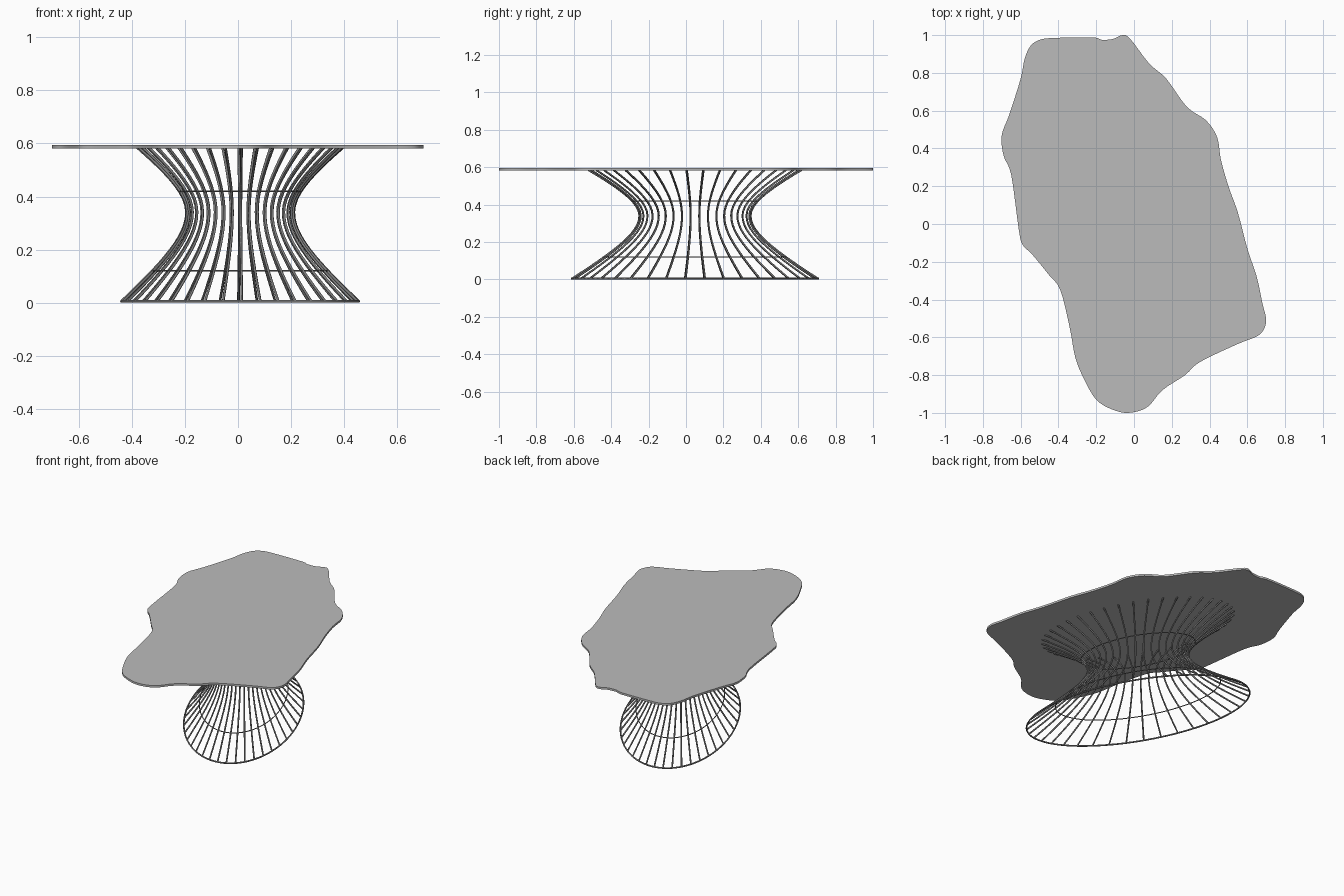
import bpy, bmesh, math
from mathutils import Vector

if "Cube" in bpy.data.objects:
    bpy.data.objects.remove(bpy.data.objects["Cube"])

CENTRE = Vector((0.008, 0.048, 0))
TILT = math.radians(26.6)
LONG, SHORT = 0.717, 0.349
WAIST, WAIST_Z = 0.452, 0.34
TOP_Z, TOP_SCALE = 0.584, 0.865
WIRE = 0.005
WIRES = 40


def material(name, value):
    mat = bpy.data.materials.new(name)
    mat.use_nodes = True
    colour = (value, value, value, 1)
    mat.diffuse_color = colour
    mat.node_tree.nodes["Principled BSDF"].inputs["Base Color"].default_value = colour
    return mat


def flare(z):
    """Hyperbolic scale of the oval base at height z."""
    end, scale = (WIRE, 1) if z < WAIST_Z else (TOP_Z, TOP_SCALE)
    c = (scale ** 2 - WAIST ** 2) / (end - WAIST_Z) ** 2
    return math.sqrt(WAIST ** 2 + c * (z - WAIST_Z) ** 2)


def oval(angle, z):
    """Point on the tilted oval section at height z."""
    a, b = LONG * math.cos(angle) * flare(z), SHORT * math.sin(angle) * flare(z)
    s, c = math.sin(TILT), math.cos(TILT)
    return CENTRE + Vector((b * c - a * s, a * c + b * s, z))


def tubes(name, paths, radius, closed, mat):
    """One mesh of round wires swept along the given paths."""
    curve = bpy.data.curves.new(name, "CURVE")
    curve.dimensions = "3D"
    curve.bevel_depth = radius
    curve.bevel_resolution = 1
    curve.use_fill_caps = not closed
    for path in paths:
        spline = curve.splines.new("POLY")
        spline.points.add(len(path) - 1)
        for point, co in zip(spline.points, path):
            point.co = (*co, 1)
        spline.use_cyclic_u = closed
        spline.use_smooth = True
    temp = bpy.data.objects.new(name + "_path", curve)
    bpy.context.collection.objects.link(temp)
    graph = bpy.context.evaluated_depsgraph_get()
    mesh = bpy.data.meshes.new_from_object(temp.evaluated_get(graph))
    bpy.data.objects.remove(temp)
    mesh.name = name
    mesh.materials.clear()
    mesh.materials.append(mat)
    obj = bpy.data.objects.new(name, mesh)
    bpy.context.collection.objects.link(obj)
    return obj


def smooth_loop(points, steps):
    """Catmull-Rom curve through a closed list of points."""
    pts = [Vector(p) for p in points]
    n = len(pts)
    result = []
    for i in range(n):
        a, b, c, d = (pts[(i + k - 1) % n] for k in range(4))
        for k in range(steps):
            t = k / steps
            result.append(0.5 * (2 * b + (c - a) * t
                                 + (2 * a - 5 * b + 4 * c - d) * t ** 2
                                 + (3 * b - a - 3 * c + d) * t ** 3))
    return result


wire_metal = material("dark grey metal", 0.2)
slab_grey = material("light grey slab", 0.5)

# Waisted cage of upright wires
heights = [WIRE + (TOP_Z - WIRE) * k / 24 for k in range(25)]
angles = [math.tau * k / WIRES for k in range(WIRES)]
tubes("upright_wires", [[oval(a, z) for z in heights] for a in angles],
      WIRE, False, wire_metal)

# Oval rings: floor ring and two thinner braces
fine = [math.tau * k / 96 for k in range(96)]
for name, z, radius in (("floor_ring", WIRE, WIRE),
                        ("lower_brace_ring", 0.12, 0.003),
                        ("upper_brace_ring", 0.42, 0.003)):
    tubes(name, [[oval(a, z) for a in fine]], radius, True, wire_metal)

# Irregular table top with a wavy natural edge
outline = [
    (-.06, 1), (-.02, .98), (.08, .85), (.17, .77), (.28, .62), (.38, .55),
    (.44, .46), (.46, .34), (.5, .2), (.55, .06), (.6, -.13), (.65, -.28),
    (.68, -.42), (.7, -.51), (.68, -.57), (.64, -.6), (.55, -.635),
    (.35, -.73), (.27, -.8), (.15, -.88), (.07, -.97), (-.03, -1),
    (-.12, -.98), (-.2, -.93), (-.26, -.83), (-.31, -.71), (-.34, -.55),
    (-.39, -.35), (-.45, -.27), (-.54, -.16), (-.59, -.11), (-.61, -.03),
    (-.65, .26), (-.69, .36), (-.7, .47), (-.66, .58), (-.6, .77),
    (-.58, .87), (-.55, .94), (-.5, .975), (-.42, .985), (-.22, .988),
    (-.17, .975), (-.11, .98)]
bm = bmesh.new()
verts = [bm.verts.new((p.x, p.y, TOP_Z - 0.002)) for p in smooth_loop(outline, 4)]
base = bm.faces.new(verts)
lid = bmesh.ops.extrude_face_region(bm, geom=[base], use_keep_orig=True)["geom"]
bmesh.ops.translate(bm, vec=(0, 0, 0.013),
                    verts=[g for g in lid if isinstance(g, bmesh.types.BMVert)])
bmesh.ops.recalc_face_normals(bm, faces=bm.faces)
mesh = bpy.data.meshes.new("table_top")
bm.to_mesh(mesh)
bm.free()
mesh.materials.append(slab_grey)
top = bpy.data.objects.new("table_top", mesh)
bpy.context.collection.objects.link(top)
bpy.ops.object.select_all(action="DESELECT")
top.select_set(True)
bpy.context.view_layer.objects.active = top
bpy.ops.object.shade_smooth_by_angle(angle=math.radians(40))
